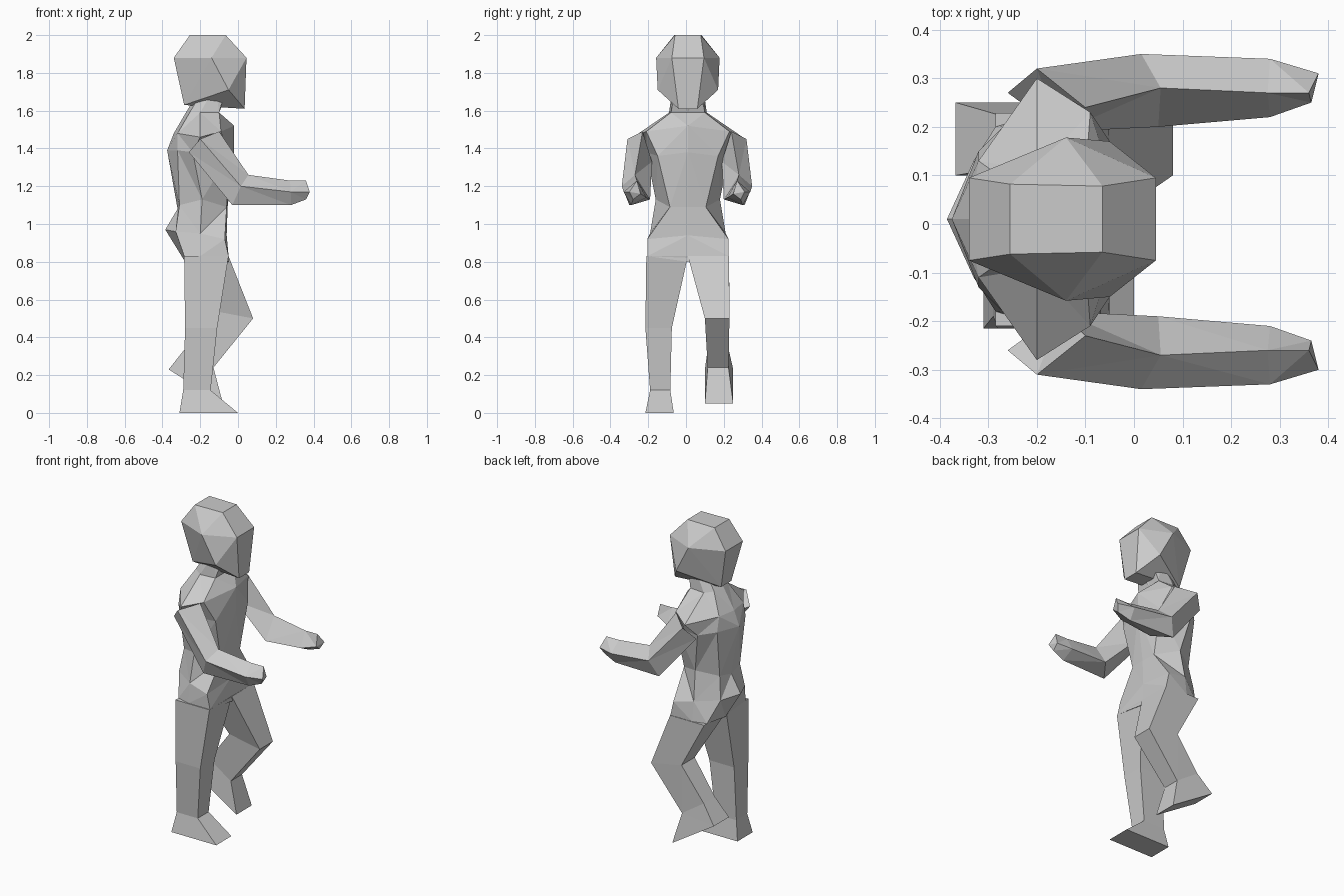
import bpy, bmesh

MID = 0.01  # the body's plane of symmetry sits slightly off y = 0


def loft(name, rings):
    """Skin equal-length rings of points with flat faces and cap both ends."""
    bm = bmesh.new()
    loops = [[bm.verts.new(p) for p in ring] for ring in rings]
    n = len(loops[0])
    for a, b in zip(loops, loops[1:]):
        for i in range(n):
            j = (i + 1) % n
            bm.faces.new((a[i], a[j], b[j], b[i]))
    bm.faces.new(loops[0])
    bm.faces.new(loops[-1])
    bmesh.ops.triangulate(bm, faces=bm.faces[:])
    bmesh.ops.recalc_face_normals(bm, faces=bm.faces[:])
    me = bpy.data.meshes.new(name)
    bm.to_mesh(me)
    bm.free()
    ob = bpy.data.objects.new(name, me)
    bpy.context.collection.objects.link(ob)
    return ob


def body_ring(*pts):
    """(x, half width, z) points from back to front, mirrored to a closed ring."""
    left = [(x, MID + w, z) for x, w, z in pts]
    right = [(x, MID - w, z) for x, w, z in reversed(pts) if w > 0]
    return left + right


def box_ring(back, front, inner, outer):
    """Leg section from (x, z) at the back and front and two y limits."""
    return [(back[0], inner, back[1]), (back[0], outer, back[1]),
            (front[0], outer, front[1]), (front[0], inner, front[1])]


# Head: crown, brow and jaw rings
loft("head", [
    body_ring((-0.255, 0.072, 2.0), (-0.16, 0.07, 2.0), (-0.065, 0.068, 2.0)),
    body_ring((-0.34, 0.085, 1.88), (-0.14, 0.168, 1.88), (0.045, 0.085, 1.88)),
    body_ring((-0.285, 0.05, 1.63), (-0.05, 0.16, 1.71), (0.035, 0.05, 1.61)),
])

# Torso: neck, collar, shoulders, shoulder blades, waist, hips, crotch
loft("torso", [
    body_ring((-0.19, 0, 1.73), (-0.17, 0.06, 1.73), (-0.12, 0.08, 1.73),
              (-0.06, 0.06, 1.73), (-0.04, 0, 1.73)),
    body_ring((-0.27, 0, 1.60), (-0.25, 0.07, 1.60), (-0.20, 0.10, 1.59),
              (-0.10, 0.09, 1.59), (-0.10, 0, 1.59)),
    body_ring((-0.34, 0, 1.48), (-0.32, 0.12, 1.48), (-0.20, 0.29, 1.46),
              (-0.09, 0.22, 1.49), (-0.02, 0, 1.52)),
    body_ring((-0.375, 0, 1.39), (-0.32, 0.14, 1.39), (-0.24, 0.22, 1.38),
              (-0.05, 0.16, 1.36), (-0.02, 0, 1.38)),
    body_ring((-0.32, 0, 1.08), (-0.31, 0.10, 1.10), (-0.19, 0.17, 1.13),
              (-0.06, 0.095, 1.09), (-0.055, 0, 1.09)),
    body_ring((-0.385, 0, 0.97), (-0.33, 0.12, 0.96), (-0.20, 0.20, 0.95),
              (-0.07, 0.215, 0.92), (-0.06, 0, 0.94)),
    body_ring((-0.28, 0, 0.80), (-0.285, 0.19, 0.83), (-0.20, 0.215, 0.83),
              (-0.05, 0.215, 0.83), (-0.05, 0, 0.80)),
])

# Arms: shoulder, elbow, wrist and fist (top, outer, bottom, inner corners)
arm = [
    [(-0.10, 0.24, 1.49), (-0.20, 0.32, 1.45), (-0.26, 0.27, 1.38), (-0.15, 0.19, 1.33)],
    [(0.055, 0.28, 1.26), (0.015, 0.35, 1.20), (-0.03, 0.31, 1.10), (0.05, 0.20, 1.13)],
    [(0.275, 0.27, 1.23), (0.28, 0.34, 1.17), (0.28, 0.30, 1.10), (0.28, 0.22, 1.14)],
    [(0.36, 0.27, 1.23), (0.38, 0.31, 1.17), (0.36, 0.29, 1.13), (0.365, 0.25, 1.16)],
]
loft("left_arm", arm)
loft("right_arm", [[(x, MID - y, z) for x, y, z in r] for r in arm])

# Standing leg: hip, knee, ankle, sole
loft("standing_leg", [
    box_ring((-0.285, 0.83), (-0.05, 0.83), MID, -0.21),
    box_ring((-0.28, 0.45), (-0.11, 0.45), -0.075, -0.215),
    box_ring((-0.29, 0.12), (-0.145, 0.12), -0.083, -0.19),
    box_ring((-0.31, 0.0), (0.0, 0.0), -0.065, -0.215),
])

# Raised leg: bent knee, shin swung back, toes pointing down
loft("raised_leg", [
    box_ring((-0.285, 0.83), (-0.05, 0.83), MID, 0.228),
    box_ring((-0.13, 0.54), (0.08, 0.50), 0.10, 0.23),
    box_ring((-0.28, 0.34), (-0.13, 0.24), 0.115, 0.225),
    box_ring((-0.367, 0.23), (-0.08, 0.05), 0.10, 0.25),
])
